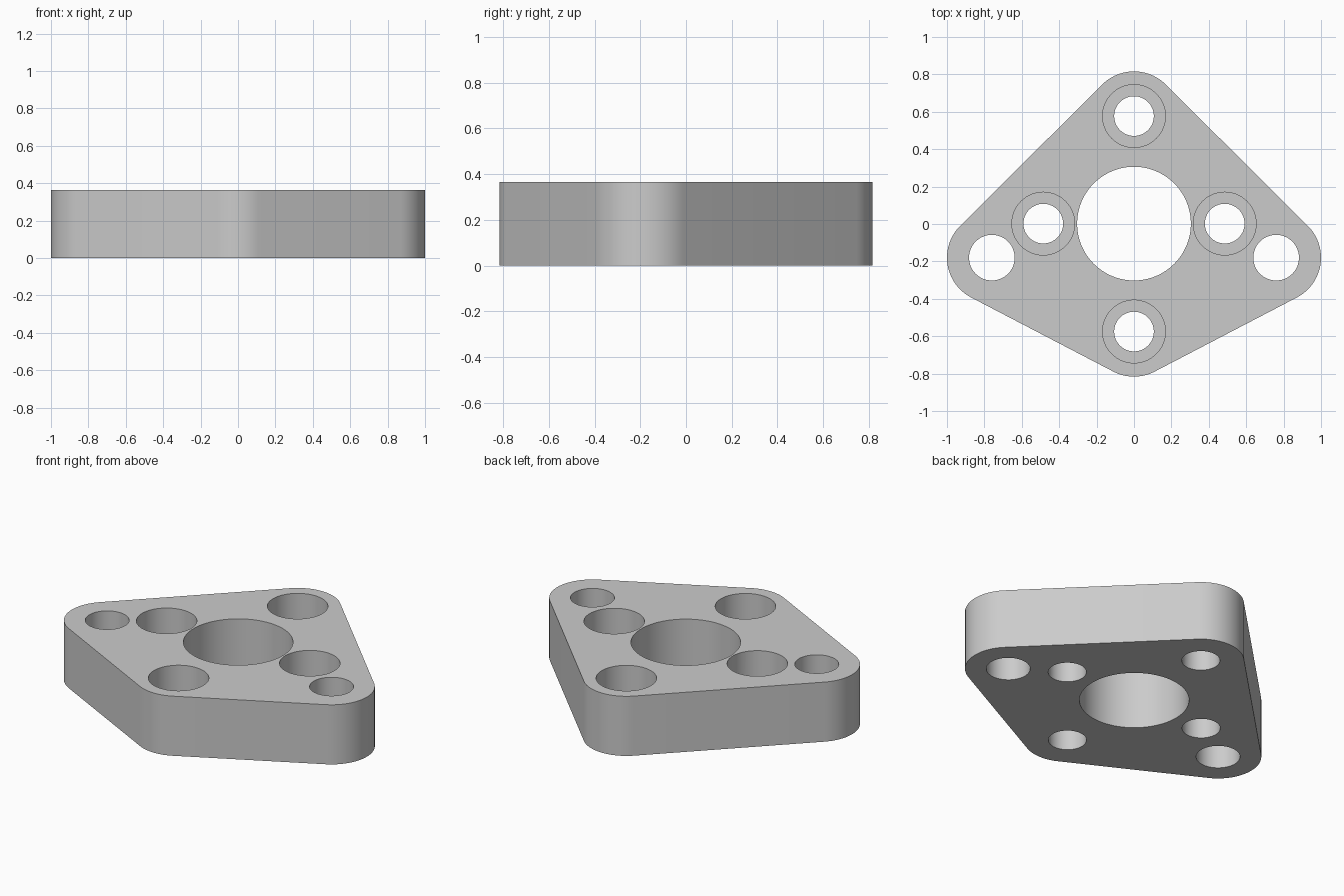
import bpy, bmesh, math
from mathutils import Vector

if "Cube" in bpy.data.objects:
    bpy.data.objects.remove(bpy.data.objects["Cube"])

HEIGHT = 0.365
CORNER_R = 0.24
BORE_DEPTH = 0.19

metal = bpy.data.materials.new("plain grey")
metal.diffuse_color = (0.6, 0.6, 0.6, 1)
metal.use_nodes = True
metal.node_tree.nodes["Principled BSDF"].inputs["Base Color"].default_value = metal.diffuse_color


def prism(name, points, z0, z1):
    bm = bmesh.new()
    low = [bm.verts.new((x, y, z0)) for x, y in points]
    high = [bm.verts.new((x, y, z1)) for x, y in points]
    bm.faces.new(low[::-1])
    bm.faces.new(high)
    n = len(points)
    for i in range(n):
        j = (i + 1) % n
        bm.faces.new((low[i], low[j], high[j], high[i]))
    mesh = bpy.data.meshes.new(name)
    bm.to_mesh(mesh)
    bm.free()
    mesh.materials.append(metal)
    obj = bpy.data.objects.new(name, mesh)
    bpy.context.collection.objects.link(obj)
    return obj


def circle(x, y, r, n=64):
    return [(x + r * math.cos(2 * math.pi * i / n),
             y + r * math.sin(2 * math.pi * i / n)) for i in range(n)]


# Plate outline: tangent lines joining four equal corner arcs, anticlockwise
corners = [Vector(p) for p in ((0.76, -0.18), (0, 0.576), (-0.76, -0.18), (0, -0.576))]
outline = []
for i, c in enumerate(corners):
    before = c - corners[i - 1]
    after = corners[(i + 1) % 4] - c
    start = math.atan2(-before.x, before.y)
    sweep = (math.atan2(-after.x, after.y) - start) % (2 * math.pi)
    for k in range(21):
        a = start + sweep * k / 20
        outline.append((c.x + CORNER_R * math.cos(a), c.y + CORNER_R * math.sin(a)))
plate = prism("flange_plate", outline, 0, HEIGHT)

# Cutters: centre hole, two side holes, four counterbored screw holes
cutters = [prism("centre_hole_cutter", circle(0, 0.002, 0.304, 96), -0.1, HEIGHT + 0.1)]
for s in (-1, 1):
    cutters.append(prism("side_hole_cutter", circle(s * 0.76, -0.18, 0.122), -0.1, HEIGHT + 0.1))
for x, y in ((0.485, 0.002), (-0.485, 0.002), (0, 0.577), (0, -0.575)):
    cutters.append(prism("screw_hole_cutter", circle(x, y, 0.106), -0.1, HEIGHT + 0.1))
    cutters.append(prism("counterbore_cutter", circle(x, y, 0.168), HEIGHT - BORE_DEPTH, HEIGHT + 0.1))

# Cut every hole, then remove the cutters
bpy.context.view_layer.objects.active = plate
for cutter in cutters:
    mod = plate.modifiers.new("cut", "BOOLEAN")
    mod.operation = "DIFFERENCE"
    mod.solver = "EXACT"
    mod.object = cutter
    bpy.ops.object.modifier_apply(modifier=mod.name)
    bpy.data.objects.remove(cutter)

# Smooth round walls with crisp rims
bpy.ops.object.select_all(action="DESELECT")
plate.select_set(True)
bpy.ops.object.shade_smooth_by_angle(angle=math.radians(30))
